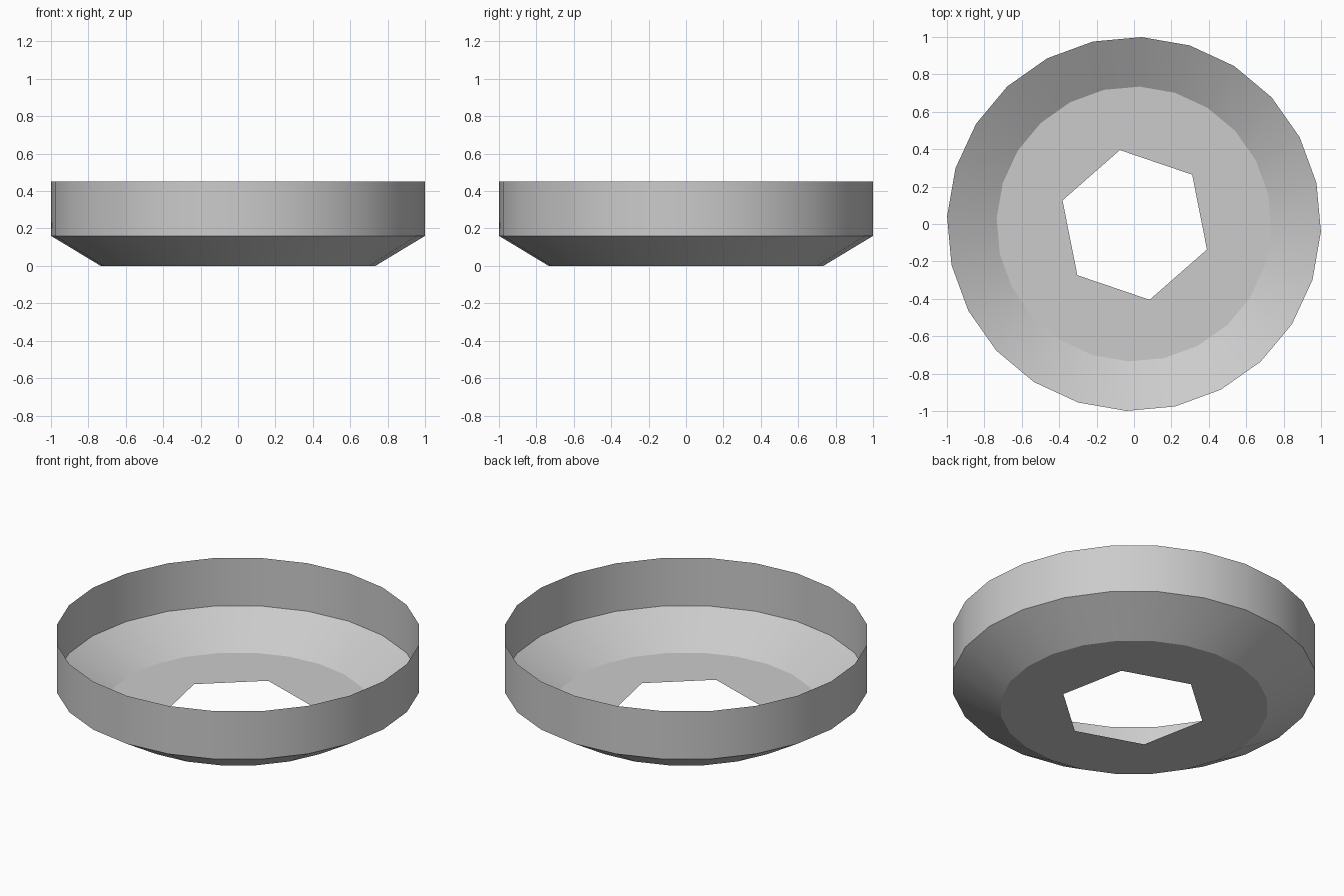
import bpy
import bmesh
from math import cos, sin, pi, radians

if "Cube" in bpy.data.objects:
    bpy.data.objects.remove(bpy.data.objects["Cube"])

SIDES = 24


def ring(bm, count, radius, z, start, centre=(0.0, 0.0)):
    return [bm.verts.new((centre[0] + radius * cos(start + 2 * pi * i / count),
                          centre[1] + radius * sin(start + 2 * pi * i / count), z))
            for i in range(count)]


def loop_edges(bm, verts):
    return [bm.edges.new((v, verts[(i + 1) % len(verts)])) for i, v in enumerate(verts)]


def bridge(bm, low, high):
    n = len(low)
    for i in range(n):
        j = (i + 1) % n
        bm.faces.new((low[i], low[j], high[j], high[i]))


bm = bmesh.new()
turn = radians(-2.35)

# Outer profile: floor rim, sloped shoulder, upright wall (thin open shell)
floor_rim = ring(bm, SIDES, 0.735, 0.0, turn)
shoulder = ring(bm, SIDES, 1.0, 0.16, turn)
top_rim = ring(bm, SIDES, 1.0, 0.45, turn)

# Flat floor with an off-axis hexagonal hole
hole = ring(bm, 6, 0.408, 0.0, radians(41.2), (0.004, -0.005))
edges = loop_edges(bm, floor_rim) + loop_edges(bm, hole)
fill = bmesh.ops.triangle_fill(bm, edges=edges, use_beauty=True, normal=(0, 0, -1))
for f in fill["geom"]:
    if isinstance(f, bmesh.types.BMFace):
        f.normal_update()
        if f.normal.z > 0:
            f.normal_flip()

bridge(bm, floor_rim, shoulder)
bridge(bm, shoulder, top_rim)

mesh = bpy.data.meshes.new("dish_with_hex_hole")
bm.to_mesh(mesh)
bm.free()
dish = bpy.data.objects.new("dish_with_hex_hole", mesh)
bpy.context.collection.objects.link(dish)

# Smooth round sides, crisp edges between wall, shoulder and floor
bpy.context.view_layer.objects.active = dish
dish.select_set(True)
bpy.ops.object.shade_smooth_by_angle(angle=radians(25))
